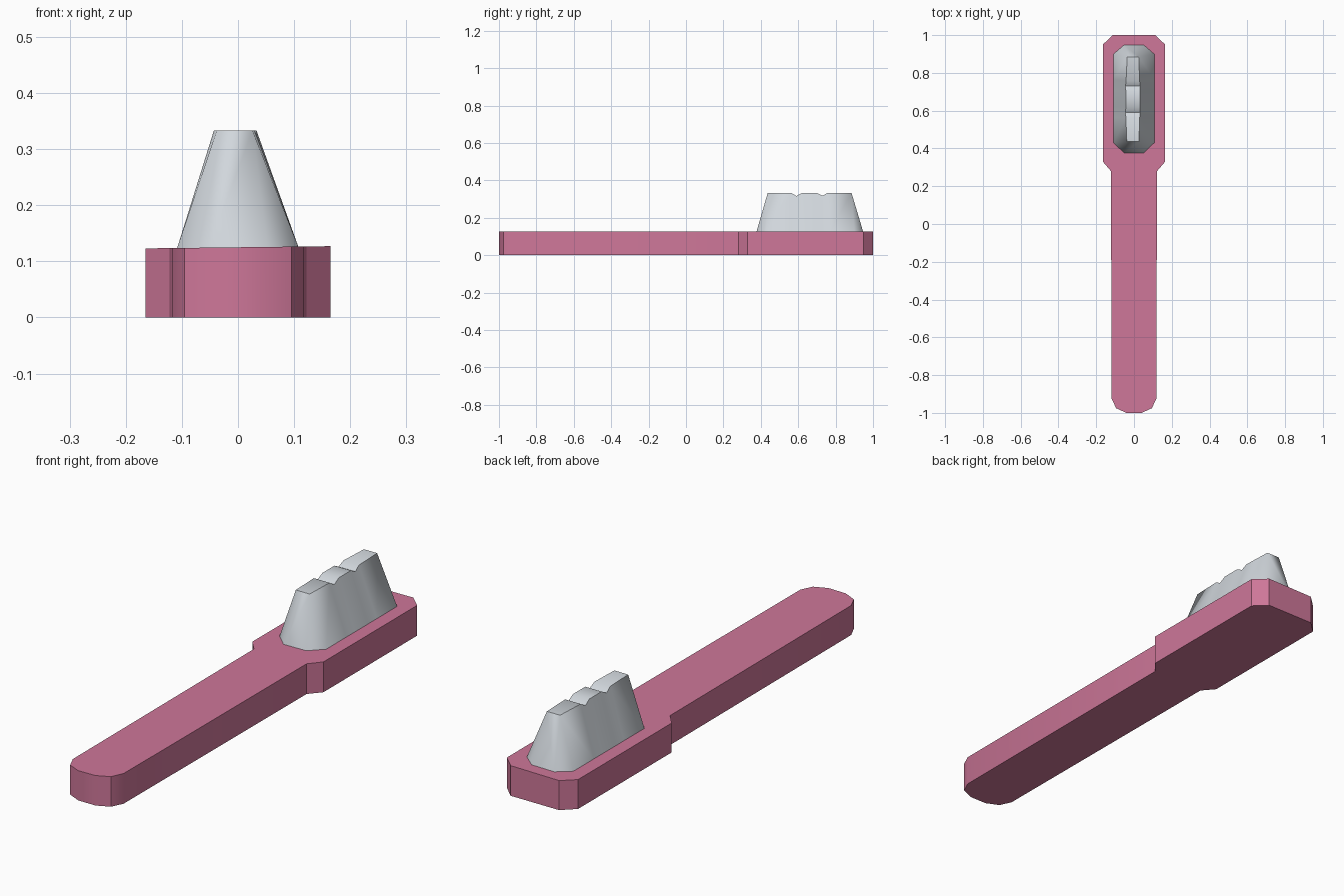
import bpy, bmesh, math

if "Cube" in bpy.data.objects:
    bpy.data.objects.remove(bpy.data.objects["Cube"])


def material(name, rgb):
    m = bpy.data.materials.new(name)
    m.diffuse_color = (*rgb, 1)
    m.use_nodes = True
    m.node_tree.nodes["Principled BSDF"].inputs["Base Color"].default_value = m.diffuse_color
    return m


def finish(bm, name, mat, angle):
    bmesh.ops.recalc_face_normals(bm, faces=bm.faces[:])
    mesh = bpy.data.meshes.new(name)
    bm.to_mesh(mesh)
    bm.free()
    mesh.materials.append(mat)
    ob = bpy.data.objects.new(name, mesh)
    bpy.context.collection.objects.link(ob)
    bpy.ops.object.select_all(action='DESELECT')
    ob.select_set(True)
    bpy.context.view_layer.objects.active = ob
    bpy.ops.object.shade_smooth_by_angle(angle=math.radians(angle))
    return ob


pink = material("pink plastic", (0.62, 0.185, 0.32))
grey = material("pale grey bristle", (0.64, 0.68, 0.72))

# Handle with wider head: half outline, mirrored and extruded
half = [(0.04, -1.0), (0.095, -0.975), (0.118, -0.925), (0.122, 0.28),
        (0.165, 0.33), (0.165, 0.95), (0.112, 1.0)]
outline = half + [(-x, y) for x, y in reversed(half)]
bm = bmesh.new()
low = [bm.verts.new((x, y, 0)) for x, y in outline]
top = [bm.verts.new((x, y, 0.125 + 0.012 * x)) for x, y in outline]
bm.faces.new(low)
bm.faces.new(top)
n = len(outline)
for i in range(n):
    j = (i + 1) % n
    bm.faces.new((low[i], low[j], top[j], top[i]))
finish(bm, "handle", pink, 40)

# Bristle block: tapered octagon rising to a narrow notched crest
# crest stations: y, z, left x, right x
crest = [(0.437, 0.333, -0.038, 0.026), (0.563, 0.333, -0.043, 0.030),
         (0.590, 0.316, -0.045, 0.033), (0.620, 0.333, -0.043, 0.033),
         (0.700, 0.333, -0.043, 0.033), (0.730, 0.317, -0.045, 0.033),
         (0.757, 0.333, -0.042, 0.030), (0.885, 0.333, -0.036, 0.025)]
y0, y1 = crest[0][0], crest[-1][0]
bm = bmesh.new()
tops, bases, ends = [], [], []
for side in (0, 1):
    s = -1 if side == 0 else 1
    tops.append([bm.verts.new((c[2 + side], c[0], c[1])) for c in crest])
    bases.append([bm.verts.new((s * 0.109, 0.43 + 0.47 * (c[0] - y0) / (y1 - y0), 0.122))
                  for c in crest])
    ends.append([bm.verts.new((s * 0.053, y, 0.122)) for y in (0.376, 0.948)])
last = len(crest) - 1
for s in (0, 1):
    for i in range(last):
        bm.faces.new((bases[s][i], bases[s][i + 1], tops[s][i + 1], tops[s][i]))
    for e, i in ((0, 0), (1, last)):
        bm.faces.new((ends[s][e], bases[s][i], tops[s][i]))
for i in range(last):
    bm.faces.new((tops[0][i], tops[0][i + 1], tops[1][i + 1], tops[1][i]))
for e, i in ((0, 0), (1, last)):
    bm.faces.new((ends[0][e], ends[1][e], tops[1][i], tops[0][i]))
bm.faces.new([ends[0][0]] + bases[0] + [ends[0][1], ends[1][1]] + bases[1][::-1] + [ends[1][0]])
finish(bm, "bristles", grey, 50)
